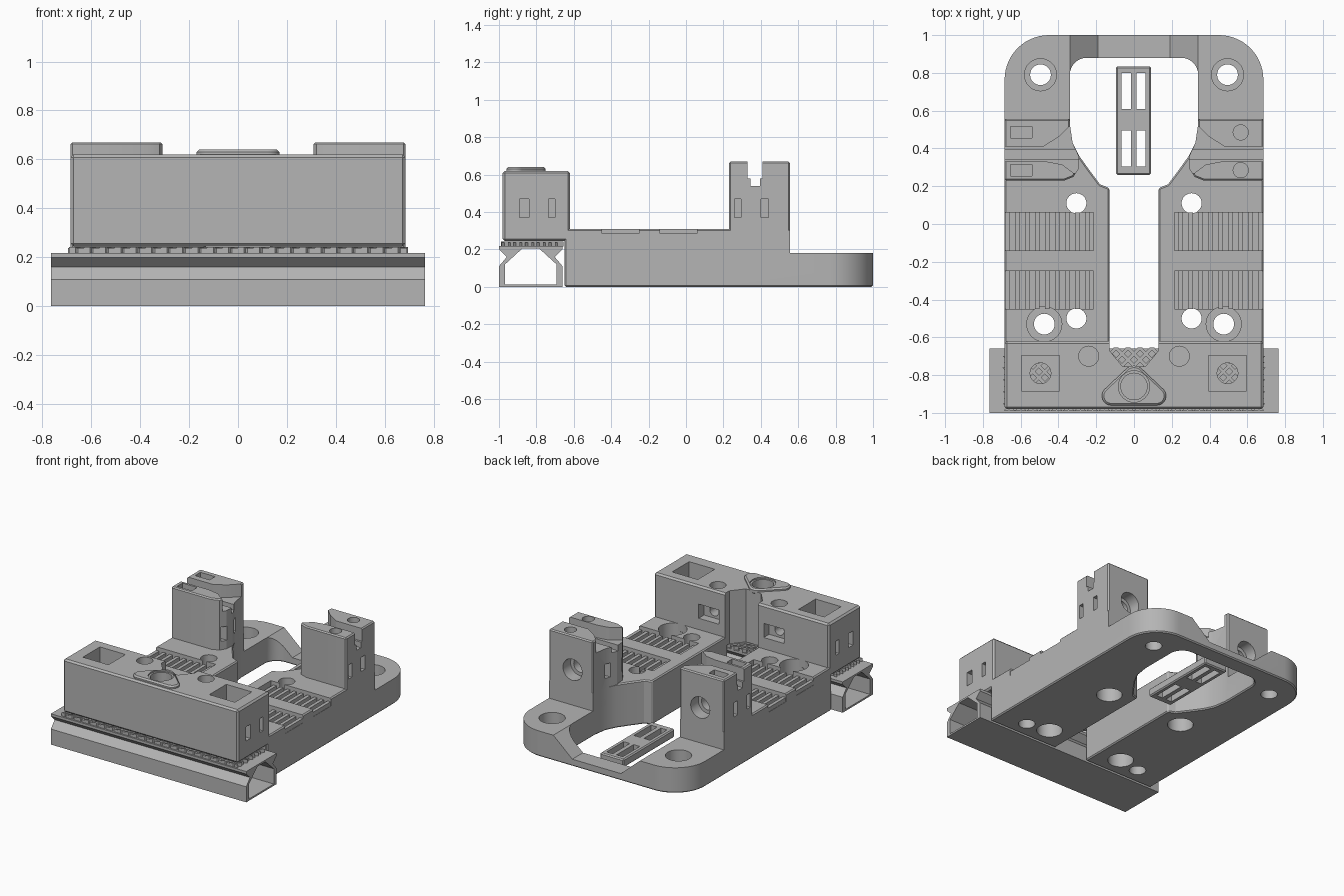
import bpy, bmesh, math

if "Cube" in bpy.data.objects:
    bpy.data.objects.remove(bpy.data.objects["Cube"])

grey = bpy.data.materials.new("light grey plastic")
grey.use_nodes = True
grey.diffuse_color = (0.46, 0.46, 0.46, 1)
grey.node_tree.nodes["Principled BSDF"].inputs["Base Color"].default_value = grey.diffuse_color


def add_prism(bm, pts, lo, hi, axis="Z"):
    place = {"Z": lambda p, q, h: (p, q, h), "X": lambda p, q, h: (h, p, q),
             "Y": lambda p, q, h: (p, h, q)}[axis]
    ends = [[bm.verts.new(place(p, q, h)) for p, q in pts] for h in (lo, hi)]
    bm.faces.new(ends[0])
    bm.faces.new(ends[1][::-1])
    for i in range(len(pts)):
        j = (i + 1) % len(pts)
        bm.faces.new((ends[0][i], ends[0][j], ends[1][j], ends[1][i]))


def finish(name, bm):
    bmesh.ops.recalc_face_normals(bm, faces=bm.faces)
    mesh = bpy.data.meshes.new(name)
    bm.to_mesh(mesh)
    bm.free()
    mesh.materials.append(grey)
    obj = bpy.data.objects.new(name, mesh)
    bpy.context.collection.objects.link(obj)
    return obj


def prism(name, pts, lo, hi, axis="Z"):
    bm = bmesh.new()
    add_prism(bm, pts, lo, hi, axis)
    return finish(name, bm)


def rect(x0, x1, y0, y1):
    return [(x0, y0), (x1, y0), (x1, y1), (x0, y1)]


def arc(cx, cy, r, a0=0, a1=360, n=32):
    end = n if a1 - a0 == 360 else n + 1
    angles = [math.radians(a0 + (a1 - a0) * i / n) for i in range(end)]
    return [(cx + r * math.cos(a), cy + r * math.sin(a)) for a in angles]


def flip(pts, s):
    return [(s * x, y) for x, y in pts]


def apply(obj, mod):
    with bpy.context.temp_override(object=obj, active_object=obj):
        bpy.ops.object.modifier_apply(modifier=mod.name)


def bevel(obj, width):
    mod = obj.modifiers.new("edge", "BEVEL")
    mod.width, mod.segments, mod.limit_method = width, 1, "ANGLE"
    mod.angle_limit = math.radians(40)
    apply(obj, mod)


def cut(obj, pts, lo, hi, axis="Z"):
    tool = prism("cutter", pts, lo, hi, axis)
    tool.hide_render = True
    mod = obj.modifiers.new("cut", "BOOLEAN")
    mod.operation, mod.solver, mod.object = "DIFFERENCE", "EXACT", tool
    apply(obj, mod)
    bpy.data.objects.remove(tool)


def smooth(obj):
    bpy.ops.object.select_all(action="DESELECT")
    obj.select_set(True)
    bpy.context.view_layer.objects.active = obj
    bpy.ops.object.shade_smooth_by_angle(angle=math.radians(25))


# Base: rounded plate with a keyhole-shaped opening
inner = [(0.25, 0.88)] + arc(0.25, 0.79, 0.09, 0, 80, 6)[::-1] + [
    (0.34, 0.53), (0.325, 0.43), (0.29, 0.36), (0.24, 0.29), (0.18, 0.21), (0.13, 0.19), (0.13, -0.65)]
half = inner + [(0.685, -0.65)] + arc(0.45, 0.765, 0.235, 0, 90, 14)
base = prism("base_plate", half + flip(half, -1)[::-1], 0, 0.31)
bevel(base, 0.008)
cut(base, rect(-0.8, 0.8, 0.555, 1.1), 0.18, 0.5)
cut(base, [(-0.34, 0.181), (-0.19, 0.05), (0.19, 0.05), (0.34, 0.181)], 0.8, 1.1, "Y")
for s in (-1, 1):
    # Grip recesses and screw holes
    for y0, y1 in ((-0.45, -0.25), (-0.14, 0.06)):
        cut(base, flip(rect(0.215, 0.7, y0, y1), s), 0.255, 0.4)
    for y in (-0.5, 0.11):
        cut(base, arc(s * 0.305, y, 0.053), -0.1, 0.5)
        cut(base, arc(s * 0.305, y, 0.085), -0.1, 0.12)
    cut(base, arc(s * 0.475, -0.53, 0.055), -0.1, 0.5)
    cut(base, arc(s * 0.475, -0.53, 0.093), 0.2, 0.5)
    cut(base, arc(s * 0.495, 0.79, 0.055), -0.1, 0.5)
    cut(base, arc(s * 0.495, 0.79, 0.085), 0.1, 0.5)
smooth(base)

# Ribs inside the grip recesses
bm = bmesh.new()
for s in (-1, 1):
    for y0, y1 in ((-0.451, -0.249), (-0.141, 0.061)):
        for i in range(9):
            x = 0.235 + i * 0.053
            add_prism(bm, flip(rect(x, x + 0.024, y0, y1), s), 0.25, 0.285)
finish("grip_ribs", bm)

# Rear towers with a flared groove across the top
plan = [(0.685, 0.23), (0.37, 0.23), (0.32, 0.25), (0.295, 0.29), (0.29, 0.355),
        (0.325, 0.43), (0.34, 0.53), (0.34, 0.555), (0.685, 0.555)]
groove = [(0.7, 0.33), (0.46, 0.33), (0.38, 0.315), (0.32, 0.27), (0.2, 0.25), (0.2, 0.56),
          (0.33, 0.53), (0.4, 0.46), (0.48, 0.41), (0.7, 0.41)]
for s, side in ((1, "left"), (-1, "right")):
    tower = prism(side + "_tower", flip(plan, s), 0.17, 0.67)
    bevel(tower, 0.008)
    cut(tower, flip(groove, s), 0.58, 0.8)
    cut(tower, flip(rect(0.2, 0.8, 0.345, 0.395), s), 0.54, 0.6)
    # Side slots and nut slots
    for y0, y1 in ((0.26, 0.295), (0.4, 0.44)):
        cut(tower, flip(rect(0.55, 0.8, y0, y1), s), 0.37, 0.47)
        cut(tower, flip(rect(0.2, 0.38, y0, y1), s), 0.37, 0.47)
    # Rear screw bore
    cut(tower, arc(s * 0.5, 0.43, 0.075), 0.47, 0.7, "Y")
    cut(tower, arc(s * 0.5, 0.43, 0.05), 0.3, 0.5, "Y")
    for y in (0.285, 0.485):
        if s > 0:
            cut(tower, arc(0.565, y, 0.04), 0.62, 0.8)
        else:
            cut(tower, rect(-0.655, -0.54, y - 0.03, y + 0.03), 0.62, 0.8)
    smooth(tower)

# Front block with a notch behind the centre
block = prism("front_block", rect(-0.685, 0.685, -0.98, -0.62), 0.245, 0.62)
bevel(block, 0.012)
cut(block, [(-0.13, -0.6), (-0.13, -0.67), (-0.06, -0.755), (0.06, -0.755),
            (0.13, -0.67), (0.13, -0.6)], 0.1, 0.8)
for s in (-1, 1):
    pocket = rect(0.395, 0.595, -0.885, -0.695)
    cut(block, flip(pocket, s), 0.5, 0.8)
    cut(block, arc(s * 0.495, -0.79, 0.055), 0.1, 0.6)
    cut(block, arc(s * 0.24, -0.7, 0.053), 0.54, 0.8)
    cut(block, flip(rect(0.175, 0.335, 0.39, 0.49), s), -0.68, -0.5, "Y")
    cut(block, arc(s * 0.255, 0.44, 0.035), -0.76, -0.6, "Y")
    for y0, y1 in ((-0.89, -0.84), (-0.735, -0.7)):
        cut(block, flip(rect(0.63, 0.8, y0, y1), s), 0.37, 0.47)
cut(block, arc(0, -0.86, 0.07), 0.4, 0.8)
smooth(block)

# Rounded triangular boss on the block
tri = arc(0.12, -0.91, 0.05, -90, 40, 8) + arc(0, -0.81, 0.06, 40, 140, 8) + arc(-0.12, -0.91, 0.05, 140, 270, 8)
boss = prism("triangular_boss", tri, 0.6, 0.64)
bevel(boss, 0.01)
cut(boss, arc(0, -0.86, 0.083), 0.63, 0.8)
cut(boss, arc(0, -0.86, 0.07), 0.5, 0.8)
smooth(boss)

# Hollow rail with V notches along both long sides
side = [(0.17, 0), (0.17, 0.11), (0.128, 0.16), (0.17, 0.2), (0.17, 0.218)]
hollow = [(0.138, 0.012), (0.138, 0.12), (0.045, 0.205)]
y_mid = -0.83
rail_pts, hole_pts = ([(p + y_mid, z) for p, z in h + flip(h, -1)[::-1]] for h in (side, hollow))
rail = prism("rail", rail_pts, -0.765, 0.765, "X")
cut(rail, hole_pts, -0.9, 0.9, "X")

# Diagonal lattice between rail and block
bm = bmesh.new()
for s in (-1, 1):
    for i in range(-17, 12):
        x0 = i * 0.063
        t0, t1 = max(0, -0.69 - x0), min(0.335, 0.67 - x0)
        if t1 - t0 > 0.02:
            bar = [(x0 + t0, t0 - 0.99), (x0 + t0 + 0.025, t0 - 0.99),
                   (x0 + t1 + 0.025, t1 - 0.99), (x0 + t1, t1 - 0.99)]
            add_prism(bm, flip(bar, s), 0.215, 0.24 + 0.003 * s)
finish("rail_lattice", bm)

# Loose slotted plate in the opening
plate = prism("slotted_plate", rect(-0.095, 0.09, 0.26, 0.835), 0, 0.06)
bevel(plate, 0.008)
for x in (-0.065, 0.013):
    for y in (0.305, 0.61):
        cut(plate, rect(x, x + 0.048, y, y + 0.19), -0.1, 0.2)
